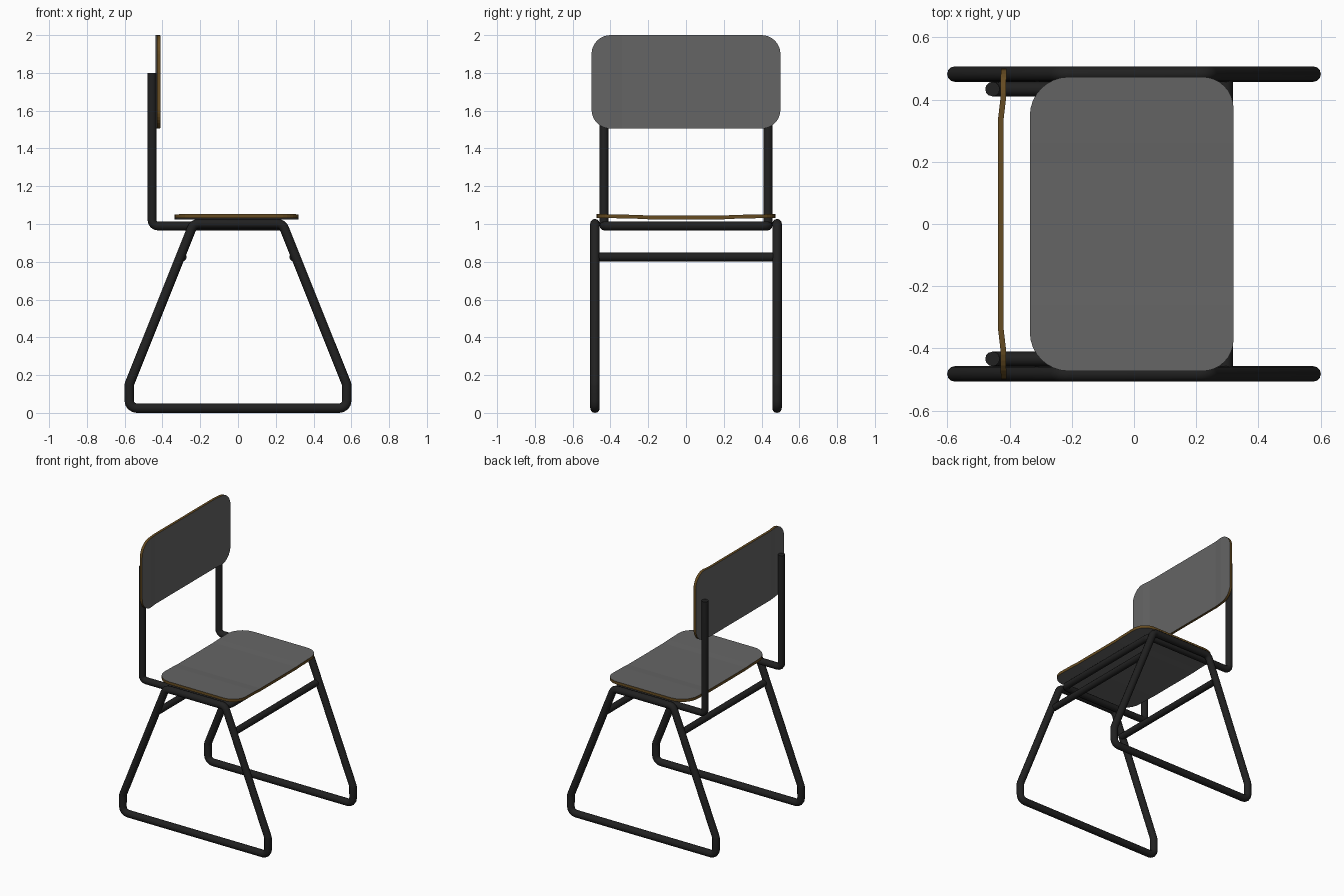
import bpy, bmesh, math
from mathutils import Vector, Matrix

if "Cube" in bpy.data.objects:
    bpy.data.objects.remove(bpy.data.objects["Cube"])


def material(name, rgb):
    m = bpy.data.materials.new(name)
    m.diffuse_color = (*rgb, 1)
    m.use_nodes = True
    m.node_tree.nodes["Principled BSDF"].inputs["Base Color"].default_value = m.diffuse_color
    return m


black = material("black tube", (0.015, 0.015, 0.015))
grey = material("grey laminate", (0.13, 0.13, 0.13))
brown = material("brown plywood edge", (0.13, 0.07, 0.015))


def fillet(points, r, closed, steps=4):
    """Round the corners of a path."""
    pts = [Vector(p) for p in points]
    n, out = len(pts), []
    for i, p in enumerate(pts):
        if not closed and i in (0, n - 1):
            out.append(p)
            continue
        a, b = pts[i - 1] - p, pts[(i + 1) % n] - p
        ang = a.angle(b)
        d = r / math.tan(ang / 2)
        a, b = p + a.normalized() * d, p + b.normalized() * d
        c = p + ((a + b) / 2 - p).normalized() * (r / math.sin(ang / 2))
        for k in range(steps + 1):
            out.append(c + (a - c).normalized().slerp((b - c).normalized(), k / steps) * r)
    return out


def tube(name, points, radius, closed=False, bend=0.04):
    cu = bpy.data.curves.new(name, 'CURVE')
    cu.dimensions = '3D'
    cu.bevel_depth = radius
    cu.bevel_resolution = 4
    cu.use_fill_caps = True
    path = fillet(points, bend, closed)
    s = cu.splines.new('POLY')
    s.points.add(len(path) - 1)
    for q, p in zip(s.points, path):
        q.co = (*p, 1)
    s.use_cyclic_u = closed
    cu.materials.append(black)
    ob = bpy.data.objects.new(name, cu)
    bpy.context.collection.objects.link(ob)
    bpy.ops.object.select_all(action='DESELECT')
    ob.select_set(True)
    bpy.context.view_layer.objects.active = ob
    bpy.ops.object.convert(target='MESH')
    bpy.ops.object.shade_smooth_by_angle(angle=math.radians(45))
    return ob


def panel(name, u0, u1, half, r0, r1, thick, bends, matrix):
    """Rounded sheet in (u, y), its sides lifted along the piecewise bend profile."""
    outline = []
    for cu, cv, r, start in ((u1 - r1, half - r1, r1, 0), (u0 + r0, half - r0, r0, 90),
                             (u0 + r0, r0 - half, r0, 180), (u1 - r1, r1 - half, r1, 270)):
        for k in range(9):
            a = math.radians(start + k * 90 / 8)
            outline.append((cu + r * math.cos(a), cv + r * math.sin(a), 0))
    bm = bmesh.new()
    bm.faces.new([bm.verts.new(p) for p in outline])
    for y, _ in bends[1:-1]:
        for s in (-1, 1):
            bmesh.ops.bisect_plane(bm, geom=bm.verts[:] + bm.edges[:] + bm.faces[:],
                                   plane_co=(0, s * y, 0), plane_no=(0, 1, 0))
    for v in bm.verts:
        for (y0, h0), (y1, h1) in zip(bends, bends[1:]):
            if y0 <= abs(v.co.y) <= y1 + 1e-4:
                v.co.z = h0 + (h1 - h0) * (abs(v.co.y) - y0) / (y1 - y0)
    ext = bmesh.ops.extrude_face_region(bm, geom=bm.faces[:], use_keep_orig=True)
    for v in ext["geom"]:
        if isinstance(v, bmesh.types.BMVert):
            v.co.z += thick
    bmesh.ops.recalc_face_normals(bm, faces=bm.faces[:])
    bm.normal_update()
    # Grey on both broad sides, brown around the rim
    for f in bm.faces:
        f.material_index = 0 if abs(f.normal.z) > 0.7 else 1
    bm.transform(matrix)
    bmesh.ops.recalc_face_normals(bm, faces=bm.faces[:])
    me = bpy.data.meshes.new(name)
    bm.to_mesh(me)
    bm.free()
    me.materials.append(grey)
    me.materials.append(brown)
    ob = bpy.data.objects.new(name, me)
    bpy.context.collection.objects.link(ob)


# Sled side frames
for side, y in (("left", -0.482), ("right", 0.482)):
    half = [(0.576, 0.025), (0.576, 0.15), (0.235, 1.002)]
    loop = [(x, y, z) for x, z in half] + [(-x, y, z) for x, z in reversed(half)]
    tube(side + "_sled_frame", loop, 0.025, closed=True)

# Cross bars between the legs
for side, x in (("front", 0.295), ("back", -0.295)):
    tube(side + "_cross_bar", [(x, -0.475, 0.825), (x, 0.475, 0.825)], 0.023)

# Bent tube carrying the backrest and running under the seat
rail = [(-0.455, 0.434, 1.80), (-0.455, 0.434, 0.99), (0.235, 0.434, 0.99)]
tube("backrest_support", rail + [(x, -y, z) for x, y, z in reversed(rail)], 0.0235, bend=0.03)

# Seat, slightly raised at its sides
panel("seat", -0.335, 0.32, 0.473, 0.125, 0.1, 0.02,
      [(0, 0), (0.2, 0), (0.26, 0.003), (0.48, 0.008)],
      Matrix.Translation((0, 0, 1.025)))

# Backrest, sides bent forward
up = Matrix(((0, 0, 1, -0.437), (0, 1, 0, 0), (1, 0, 0, 0), (0, 0, 0, 1)))
panel("backrest", 1.505, 2.0, 0.5, 0.1, 0.1, 0.018,
      [(0, 0), (0.34, 0), (0.40, 0.007), (0.51, 0.009)], up)
